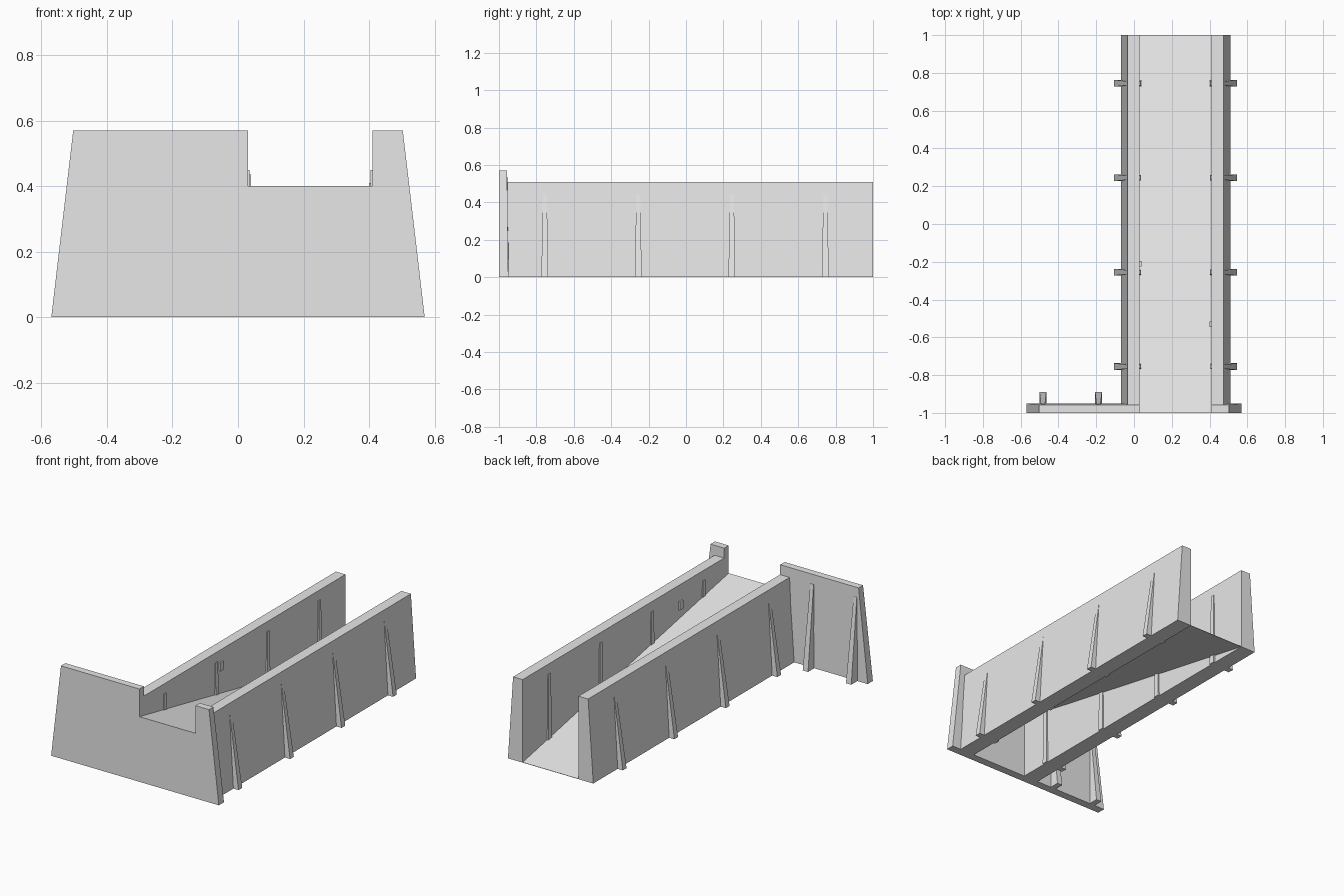
import bpy
import bmesh

cube = bpy.data.objects.get("Cube")
if cube:
    bpy.data.objects.remove(cube, do_unlink=True)

GREY = (0.8, 0.8, 0.8, 1.0)
mat = bpy.data.materials.new("light_grey")
mat.use_nodes = True
mat.diffuse_color = GREY
mat.node_tree.nodes["Principled BSDF"].inputs["Base Color"].default_value = GREY


def loft(name, ring_a, ring_b):
    """Solid between two matching outlines."""
    bm = bmesh.new()
    a = [bm.verts.new(p) for p in ring_a]
    b = [bm.verts.new(p) for p in ring_b]
    bm.faces.new(a)
    bm.faces.new(b[::-1])
    n = len(a)
    for i in range(n):
        j = (i + 1) % n
        bm.faces.new((a[j], a[i], b[i], b[j]))
    bmesh.ops.recalc_face_normals(bm, faces=bm.faces)
    mesh = bpy.data.meshes.new(name)
    bm.to_mesh(mesh)
    bm.free()
    mesh.materials.append(mat)
    obj = bpy.data.objects.new(name, mesh)
    bpy.context.collection.objects.link(obj)
    return obj


def rect(x0, x1, y0, y1, z):
    return [(x0, y0, z), (x1, y0, z), (x1, y1, z), (x0, y1, z)]


CX = 0.22        # centre line of the ramp
INNER = 0.19     # half width of the ramp
BACK = -0.95     # rear face of the front panel

# Front panel with a notch where the ramp passes through
left, right = CX - INNER, CX + INNER


def panel_outline(y, y_top, z_notch):
    return [(-0.57, y, 0), (0.57, y, 0), (0.503, y_top, 0.57),
            (right, y_top, 0.57), (right, y, z_notch),
            (left, y, z_notch), (left, y_top, 0.57), (-0.503, y_top, 0.57)]


loft("front_panel", panel_outline(-1, -1, 0.4), panel_outline(BACK, BACK - 0.007, 0.39))

# Thin sloping ramp deck, open underneath
deck = [(BACK, 0.39), (1, 0.002), (1, 0), (BACK, 0.385)]
loft("ramp_deck", [(left, y, z) for y, z in deck], [(right, y, z) for y, z in deck])

# Side walls: upright inside, battered outside, with ribs showing on both faces
for side, label in ((1, "left"), (-1, "right")):
    wall = [(INNER, 0), (0.29, 0), (0.255, 0.51), (INNER, 0.51)]
    loft(label + "_wall",
         [(CX + side * x, BACK - 0.005, z) for x, z in wall],
         [(CX + side * x, 1, z) for x, z in wall])
    for i in range(4):
        y = -0.755 + 0.5 * i
        loft(f"{label}_wall_rib_{i + 1}",
             rect(CX + side * 0.18, CX + side * 0.325, y - 0.018, y + 0.018, 0),
             rect(CX + side * 0.185, CX + side * 0.259, y - 0.011, y + 0.011, 0.45))

# Ribs behind the exposed wing of the front panel
for i, x in enumerate((-0.482, -0.188)):
    loft(f"panel_rib_{i + 1}",
         rect(x - 0.018, x + 0.018, BACK - 0.02, -0.89, 0),
         rect(x - 0.011, x + 0.011, BACK - 0.02, BACK - 0.004, 0.51))

# Small blocks on the inner wall faces
for label, x, y, z in (("left", right, -0.53, 0.36), ("right", left, -0.21, 0.385)):
    loft(label + "_wall_block",
         rect(x - 0.01, x + 0.01, y - 0.015, y + 0.015, z),
         rect(x - 0.01, x + 0.01, y - 0.015, y + 0.015, z + 0.05))
